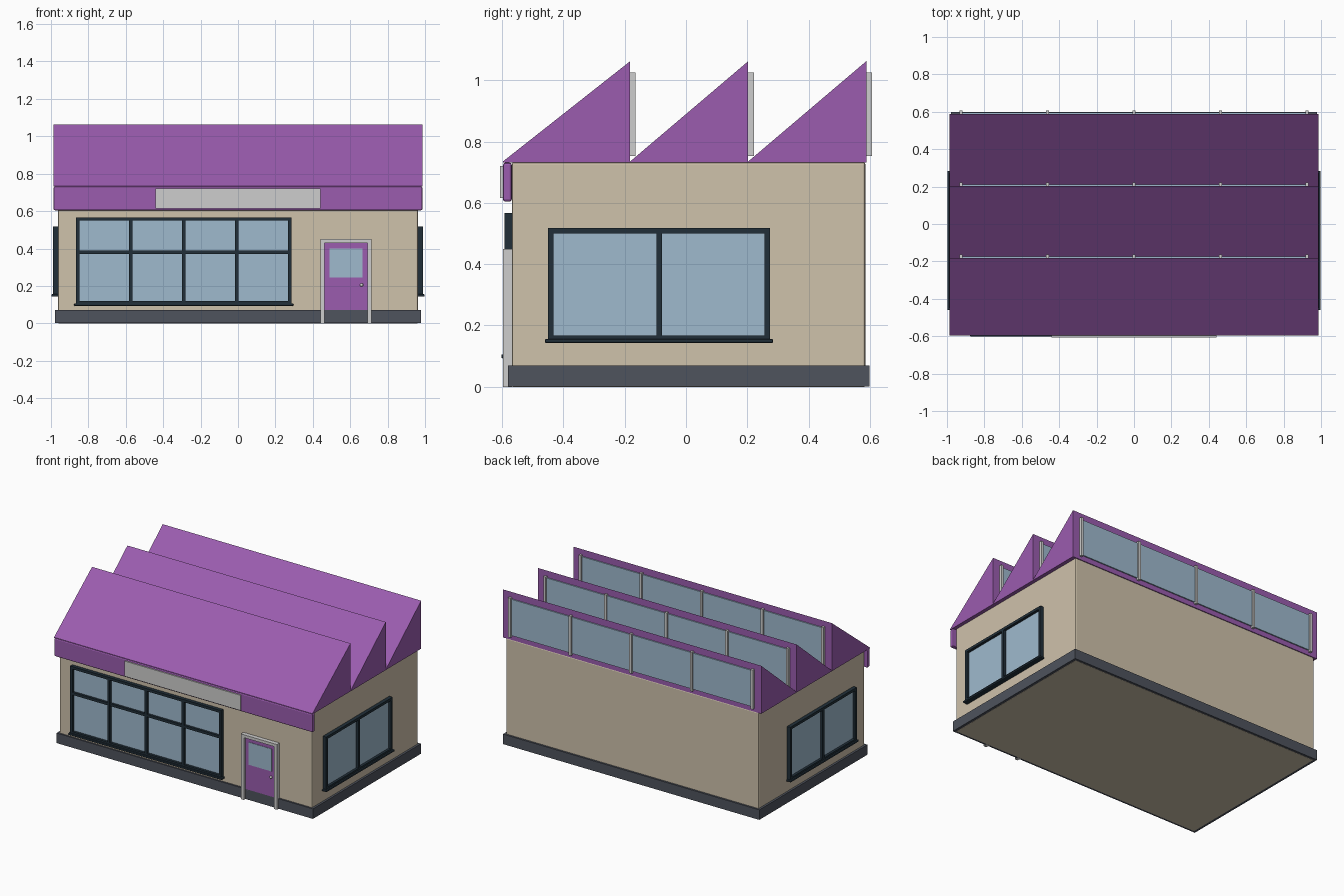
import bpy
import bmesh
from mathutils import Matrix

cube = bpy.data.objects.get("Cube")
if cube:
    bpy.data.objects.remove(cube, do_unlink=True)


def material(name, rgb):
    """Flat material from 0-255 display values."""
    linear = [((c / 255 + 0.055) / 1.055) ** 2.4 for c in rgb] + [1.0]
    mat = bpy.data.materials.new(name)
    mat.use_nodes = True
    mat.diffuse_color = linear
    shader = mat.node_tree.nodes["Principled BSDF"]
    shader.inputs["Base Color"].default_value = linear
    shader.inputs["Roughness"].default_value = 0.8
    return mat


PURPLE = material("purple paint", (155, 92, 175))
BEIGE = material("beige wall", (207, 194, 171))
SLATE = material("slate plinth", (78, 83, 93))
DARK = material("dark frame", (33, 47, 57))
GLASS = material("pale blue glass", (159, 186, 206))
GREY = material("light grey trim", (206, 206, 205))


def finish(name, bm, mat):
    bmesh.ops.recalc_face_normals(bm, faces=bm.faces)
    mesh = bpy.data.meshes.new(name)
    bm.to_mesh(mesh)
    bm.free()
    mesh.materials.append(mat)
    obj = bpy.data.objects.new(name, mesh)
    bpy.context.scene.collection.objects.link(obj)
    return obj


def world(u, d, z):
    return (u, d, z)


def boxes(name, spans, mat, place=world, bevel=0, segments=2):
    """One object made of boxes, each given as (u0, u1, d0, d1, z0, z1)."""
    bm = bmesh.new()
    for u0, u1, d0, d1, z0, z1 in spans:
        verts = bmesh.ops.create_cube(bm, size=1)["verts"]
        for v in verts:
            v.co = place(u0 if v.co.x < 0 else u1,
                         d0 if v.co.y < 0 else d1,
                         z0 if v.co.z < 0 else z1)
    obj = finish(name, bm, mat)
    if bevel:
        mod = obj.modifiers.new("bevel", "BEVEL")
        mod.width = bevel
        mod.segments = segments
    return obj


def window(name, place, u0, u1, z0, z1, columns, rails=()):
    """Framed window with mullions, optional rails, and a projecting sill."""
    w, depth = 0.018, 0.026
    bars = [(u0, u1, 0, depth, z1 - w, z1), (u0, u1, 0, depth, z0, z0 + w)]
    step = (u1 - u0 - w) / columns
    for i in range(columns + 1):
        bars.append((u0 + i * step, u0 + i * step + w, 0, depth, z0, z1))
    for z in rails:
        bars.append((u0, u1, 0, depth - 0.002, z - w / 2, z + w / 2))
    boxes(name + "_frame", bars, DARK, place)
    boxes(name + "_sill", [(u0 - 0.01, u1 + 0.01, 0, 0.036, z0 - 0.007, z0 + 0.006)],
          DARK, place, 0.004)
    boxes(name + "_glass", [(u0 + 0.005, u1 - 0.005, 0, 0.008, z0 + 0.005, z1 - 0.005)],
          GLASS, place)


# Walls and plinth
boxes("walls", [(-0.963, 0.963, -0.568, 0.585, 0, 0.733)], BEIGE, bevel=0.008)
boxes("plinth", [(-0.978, 0.978, -0.58, 0.598, 0.001, 0.07)], SLATE)
boxes("floor_underside", [(-0.96, 0.96, -0.565, 0.582, 0, 0.004)], BEIGE)

# Sawtooth roof, extruded across the building
EAVE, RIDGE, HALF = 0.735, 1.062, 0.986
ridges = (-0.182, 0.203, 0.588)
profile = [(-0.597, EAVE - 0.004), (-0.597, EAVE)]
for y in ridges:
    profile += [(y, RIDGE), (y, EAVE)]
profile[-1] = (ridges[-1], EAVE - 0.004)
bm = bmesh.new()
end = bm.faces.new([bm.verts.new((-HALF, y, z)) for y, z in profile])
side = bmesh.ops.extrude_face_region(bm, geom=[end])["geom"]
bmesh.ops.translate(bm, vec=(2 * HALF, 0, 0),
                    verts=[g for g in side if isinstance(g, bmesh.types.BMVert)])
finish("sawtooth_roof", bm, PURPLE)

# Roof lights on the upright back of each tooth
for i, y in enumerate(ridges, 1):
    boxes(f"roof_light_glass_{i}", [(-0.925, 0.925, y, y + 0.008, 0.765, 1.015)], GLASS)
    boxes(f"roof_light_posts_{i}",
          [(x - 0.009, x + 0.009, y, y + 0.018, 0.753, 1.025)
           for x in (-0.925, -0.4625, 0, 0.4625, 0.925)], GREY)

# Fascia and blank sign board
boxes("front_fascia", [(-HALF, HALF, -0.597, -0.568, 0.604, 0.731)], PURPLE, bevel=0.008)
boxes("sign_board", [(-0.442, 0.442, -0.606, -0.59, 0.615, 0.72)], GREY)


# Windows
def front(u, d, z):
    return (u, -0.566 - d, z)


window("shop_window", front, -0.866, 0.286, 0.10, 0.567, 4, (0.38,))
for label, s in (("left", 1), ("right", -1)):
    window(label + "_window", lambda u, d, z, s=s: (s * (0.962 + d), u, z),
           -0.45, 0.274, 0.15, 0.518, 2)

# Door with surround, pane and knob
boxes("door_surround", [(0.44, 0.462, 0, 0.031, 0, 0.45),
                        (0.693, 0.715, 0, 0.031, 0, 0.45),
                        (0.44, 0.715, 0, 0.031, 0.43, 0.45)], GREY, front)
boxes("door", [(0.462, 0.693, 0, 0.014, 0.065, 0.43)], PURPLE, front)
boxes("door_pane", [(0.49, 0.665, 0.01, 0.017, 0.245, 0.40)], GLASS, front)
bm = bmesh.new()
bmesh.ops.create_uvsphere(bm, u_segments=12, v_segments=8, radius=0.009,
                          matrix=Matrix.Translation(front(0.661, 0.02, 0.205)))
knob = finish("door_knob", bm, GREY)
for face in knob.data.polygons:
    face.use_smooth = True
